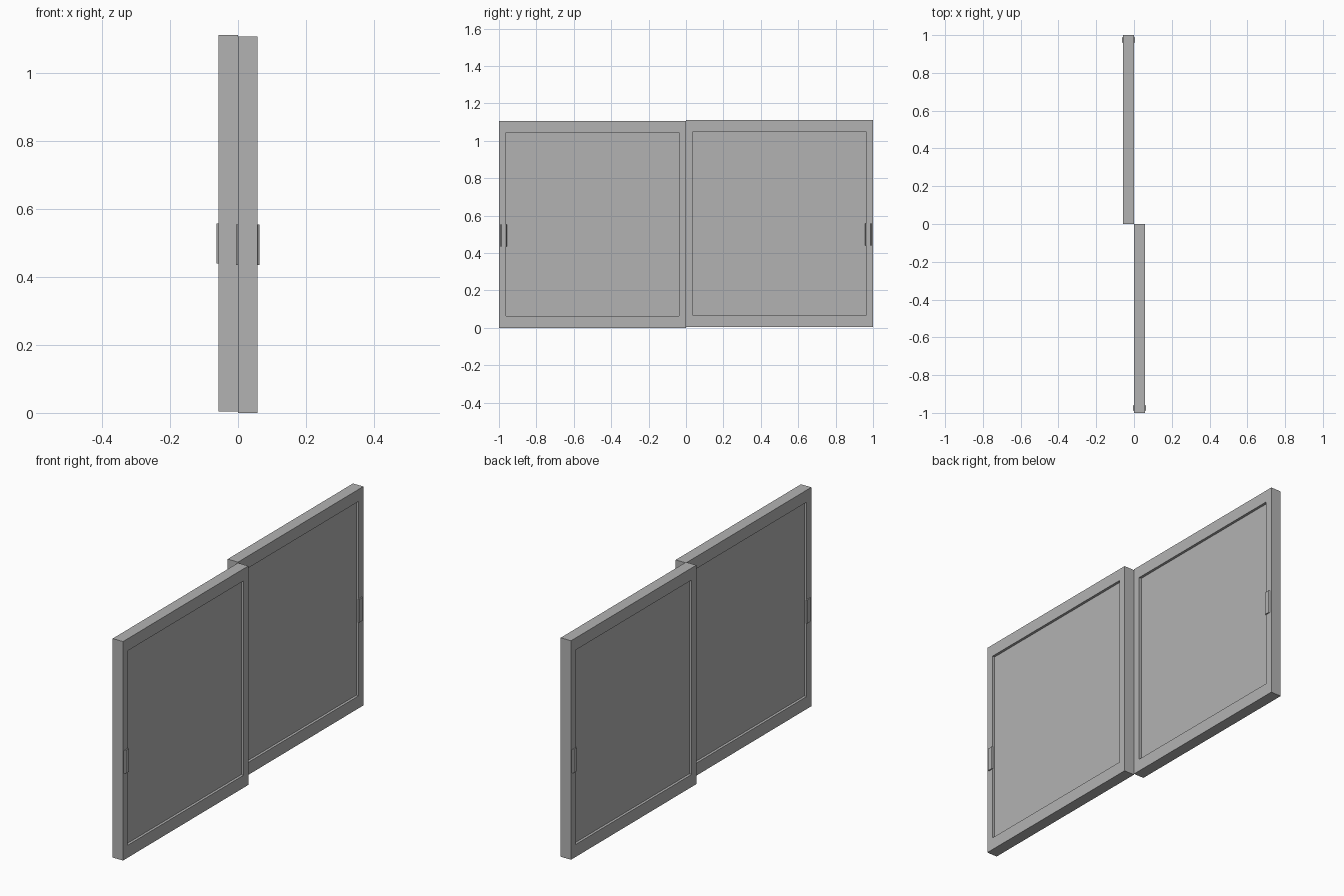
import bpy
import bmesh
from mathutils import Matrix, Vector

cube = bpy.data.objects.get("Cube")
if cube:
    bpy.data.objects.remove(cube, do_unlink=True)

THICK = 0.0575    # panel thickness
RECESS = 0.013    # depth of the pane below the frame face

grey = bpy.data.materials.new("plain grey")
grey.use_nodes = True
grey.diffuse_color = (0.45, 0.45, 0.45, 1)
grey.node_tree.nodes["Principled BSDF"].inputs["Base Color"].default_value = (0.45, 0.45, 0.45, 1)


def add_box(bm, low, high):
    low, high = Vector(low), Vector(high)
    mat = Matrix.Translation((low + high) / 2) @ Matrix.Diagonal((*(high - low), 1))
    return bmesh.ops.create_cube(bm, size=1, matrix=mat)["verts"]


def finish(name, bm):
    bmesh.ops.recalc_face_normals(bm, faces=bm.faces)
    mesh = bpy.data.meshes.new(name)
    bm.to_mesh(mesh)
    bm.free()
    mesh.materials.append(grey)
    obj = bpy.data.objects.new(name, mesh)
    bpy.context.collection.objects.link(obj)


def sliding_panel(name, side, base):
    """One panel: side +1 runs along -y at +x, side -1 is turned half around."""
    turn = Matrix.Translation((0, 0, base)) @ Matrix.Diagonal((side, side, 1, 1))

    # frame with a recessed pane on both broad faces
    bm = bmesh.new()
    add_box(bm, (0, -1, 0), (THICK, 0, 1.106))
    broad = [f for f in bm.faces if abs(f.normal.x) > 0.9]
    for face in broad:
        bmesh.ops.inset_region(bm, faces=[face], thickness=0.053)
        for v in face.verts:
            v.co.z = 0.063 if v.co.z < 0.5 else 1.045
        bmesh.ops.inset_region(bm, faces=[face], thickness=0, depth=-RECESS)
    bm.transform(turn)
    finish(name + "_panel", bm)

    # thin finger pulls with tapered rims, one on each broad face
    for label, x, out in (("outer", THICK, 1), ("inner", 0, -1)):
        bm = bmesh.new()
        tip = x + out * 0.006
        verts = add_box(bm, (min(x, tip), -0.991, 0.435), (max(x, tip), -0.957, 0.553))
        for v in verts:
            if abs(v.co.x - tip) < 0.001:
                v.co.y += 0.005 if v.co.y < -0.97 else -0.005
        bm.transform(turn)
        finish(f"{name}_{label}_pull", bm)


sliding_panel("front", 1, 0)
sliding_panel("back", -1, 0.004)
